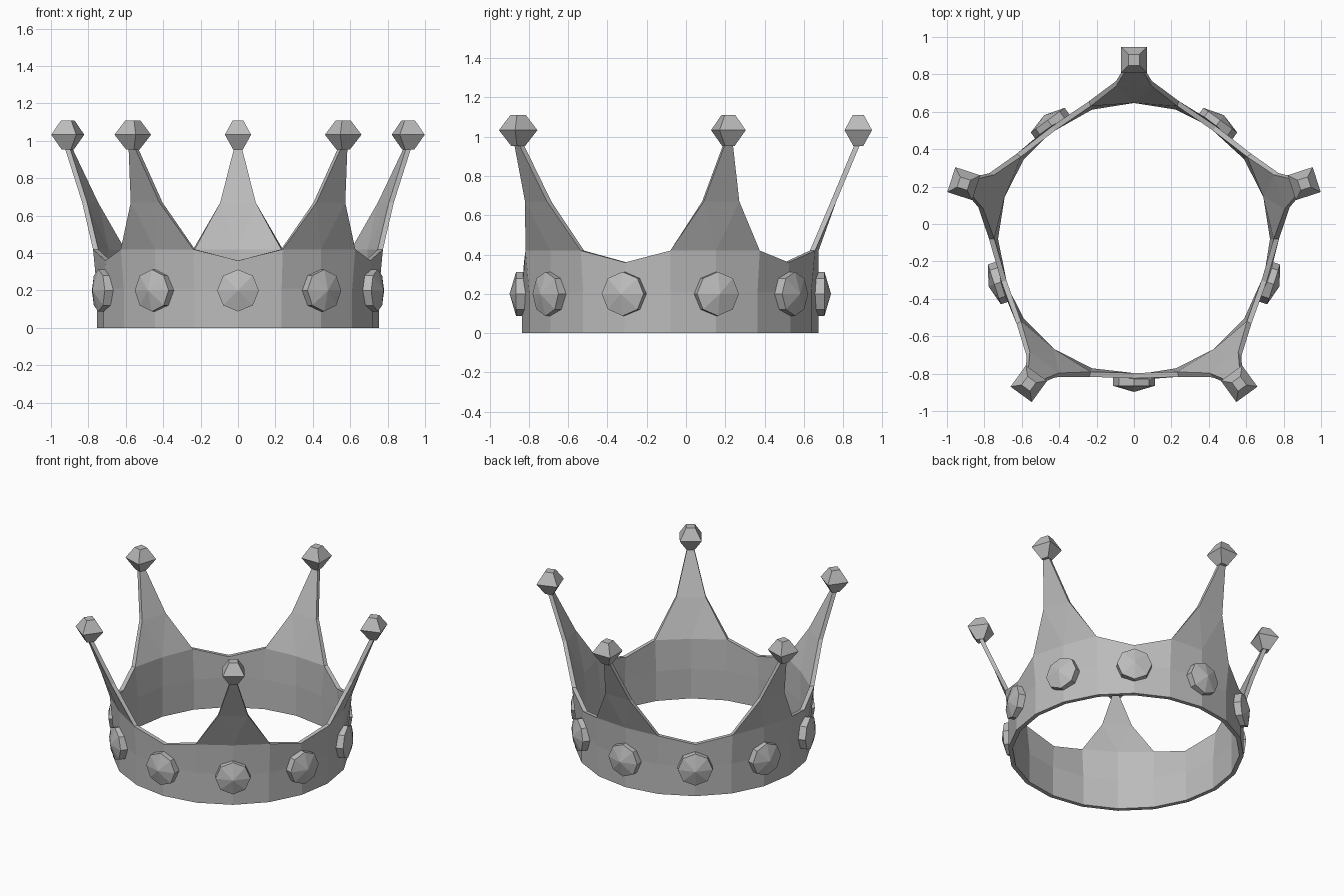
import bpy, bmesh, math
from mathutils import Vector, Matrix

cube = bpy.data.objects.get("Cube")
if cube:
    bpy.data.objects.remove(cube, do_unlink=True)

CENTRE = Vector((0, -0.08, 0))
POINTS = 5

metal = bpy.data.materials.new("grey metal")
metal.use_nodes = True
GREY = (0.5, 0.5, 0.5, 1)
metal.diffuse_color = GREY
metal.node_tree.nodes["Principled BSDF"].inputs["Base Color"].default_value = GREY


def finish(name, bm):
    bmesh.ops.recalc_face_normals(bm, faces=bm.faces)
    mesh = bpy.data.meshes.new(name)
    bm.to_mesh(mesh)
    bm.free()
    mesh.materials.append(metal)
    obj = bpy.data.objects.new(name, mesh)
    bpy.context.collection.objects.link(obj)
    return obj


def place(angle, radius, side, z):
    """Point given by direction, distance out, sideways offset and height."""
    out = Vector((math.cos(angle), math.sin(angle), 0))
    across = Vector((-out.y, out.x, 0))
    return CENTRE + out * radius + across * side + Vector((0, 0, z))


def lathe(name, angle, radius, z, profile, sides, turn, outward):
    """Faceted stone from (radius, height) rings, standing up or facing outward."""
    bm = bmesh.new()
    rings = []
    for r, h in profile:
        count = sides if r else 1
        ring = []
        for i in range(count):
            a = turn + math.tau * i / sides
            u, v = r * math.cos(a), r * math.sin(a)
            if outward:
                ring.append(bm.verts.new(place(angle, radius + h, u, z + v)))
            else:
                ring.append(bm.verts.new(place(angle, radius + u, v, z + h)))
        rings.append(ring)
    for low, high in zip(rings, rings[1:]):
        for i in range(sides):
            j = (i + 1) % sides
            if len(high) == 1:
                bm.faces.new((low[i], low[j], high[0]))
            else:
                bm.faces.new((low[i], low[j], high[j], high[i]))
    for ring in (rings[0], rings[-1]):
        if len(ring) > 1:
            bm.faces.new(ring)
    return finish(name, bm)


# Band and spikes: an outer and an inner skin joined along their open edges
bm = bmesh.new()
SEGMENTS = POINTS * 4
TOP = {0: (0.755, 0.42), 1: (0.775, 0.42), 2: (0.745, 0.36), 3: (0.775, 0.42)}
skins = []
for inset in (0, 0.028):
    faces = []
    columns = []
    for k in range(SEGMENTS):
        a = math.pi / 2 + math.tau * k / SEGMENTS
        top_r, top_z = TOP[k % 4]
        columns.append([bm.verts.new(place(a, r - inset, 0, z))
                        for r, z in ((0.755, 0), (0.755, 0.21), (top_r, top_z))])
    for k in range(SEGMENTS):
        c, d = columns[k], columns[(k + 1) % SEGMENTS]
        for row in range(2):
            faces.append(bm.faces.new((c[row], d[row], d[row + 1], c[row + 1])))
    for p in range(POINTS):
        a = math.pi / 2 + math.tau * p / POINTS
        right, mid, left = (columns[(4 * p + s) % SEGMENTS][2] for s in (-1, 0, 1))
        mr, ml = (bm.verts.new(place(a, 0.845 - inset, s, 0.67)) for s in (-0.095, 0.095))
        tr, tl = (bm.verts.new(place(a, 0.968 - inset, s, 0.965)) for s in (-0.02, 0.02))
        for loop in ((right, mid, mr), (mid, ml, mr), (mid, left, ml), (mr, ml, tl, tr)):
            faces.append(bm.faces.new(loop))
    skins.append(faces)
pairs = {}
for f, g in zip(*skins):
    pairs.update(zip(f.verts, g.verts))
for e in [e for f in skins[0] for e in f.edges if e.is_boundary]:
    a, b = e.verts
    bm.faces.new((a, b, pairs[b], pairs[a]))
finish("crown_band", bm)

# Square-cut finials on the spike tips
FINIAL = [(0.036, -0.08), (0.099, 0), (0.04, 0.077)]
for p in range(POINTS):
    lathe(f"finial_{p + 1}", math.pi / 2 + math.tau * p / POINTS, 0.957, 1.033,
          FINIAL, 4, math.pi / 4, False)

# Eight-sided stones around the band
STONE = [(0.112, -0.02), (0.112, 0.035), (0, 0.068)]
for s in range(POINTS * 2):
    lathe(f"band_stone_{s + 1}", -math.pi / 2 + math.pi * s / POINTS, 0.75, 0.2,
          STONE, 8, 0, True)
